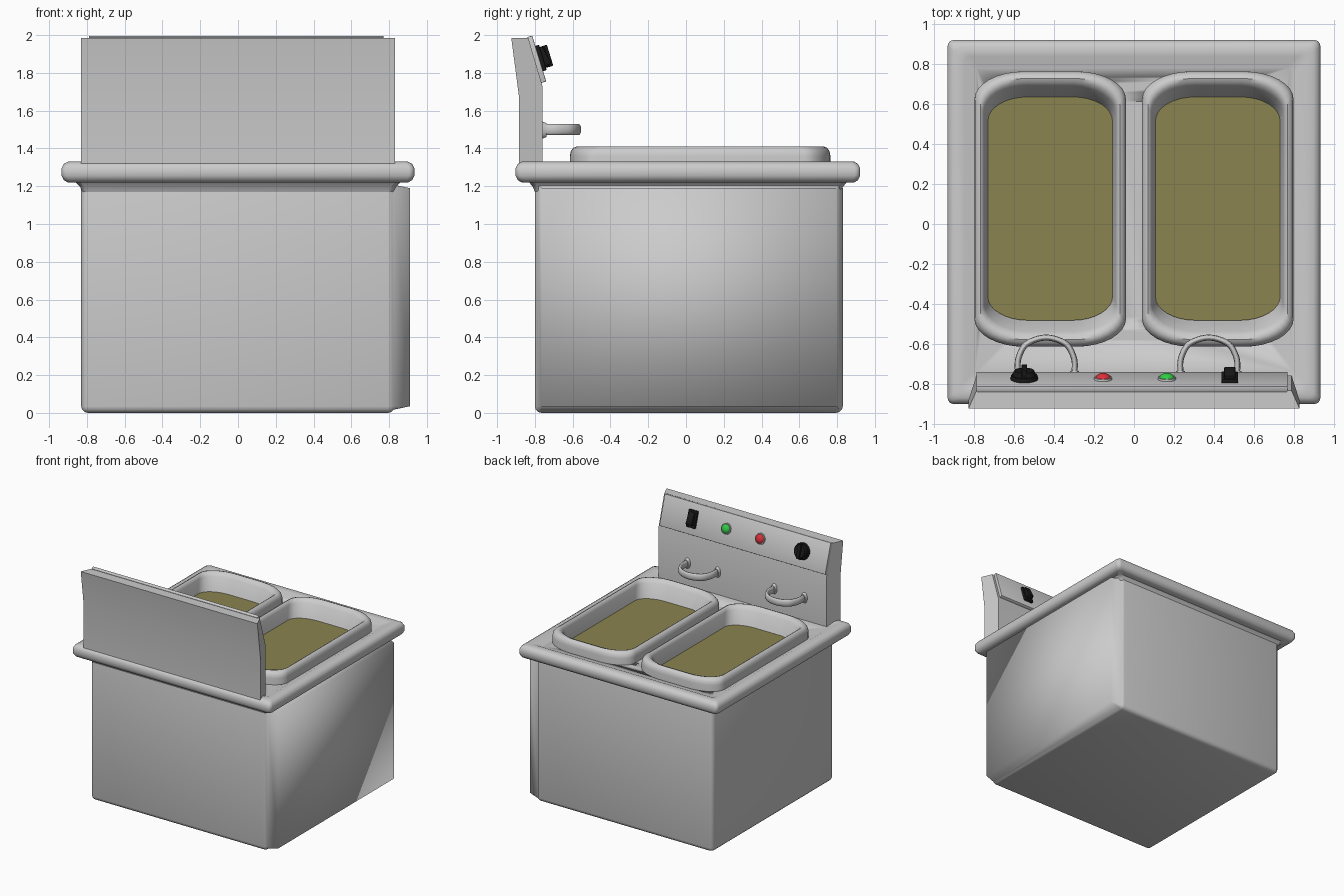
import bpy, bmesh, math
from mathutils import Matrix, Vector

if "Cube" in bpy.data.objects:
    bpy.data.objects.remove(bpy.data.objects["Cube"])


def finish(name, bm, color=None, angle=40):
    bmesh.ops.recalc_face_normals(bm, faces=bm.faces)
    me = bpy.data.meshes.new(name)
    bm.to_mesh(me)
    bm.free()
    ob = bpy.data.objects.new(name, me)
    bpy.context.collection.objects.link(ob)
    if color:
        me.materials.append(color)
    bpy.ops.object.select_all(action='DESELECT')
    ob.select_set(True)
    bpy.context.view_layer.objects.active = ob
    bpy.ops.object.shade_smooth_by_angle(angle=math.radians(angle))
    return ob


def material(name, rgb):
    m = bpy.data.materials.new(name)
    m.diffuse_color = (*rgb, 1)
    m.use_nodes = True
    m.node_tree.nodes["Principled BSDF"].inputs["Base Color"].default_value = m.diffuse_color
    return m


def loft(name, cx, cy, rings, color=None, n=8, cap_ends=True):
    """Skin rounded rectangles given as (half_x, half_y, radius_x, radius_y, z)."""
    bm = bmesh.new()
    loops = []
    for hx, hy, rx, ry, z in rings:
        loop = []
        for q, (sx, sy) in enumerate([(1, 1), (-1, 1), (-1, -1), (1, -1)]):
            for i in range(n + 1):
                a = math.pi / 2 * (q + i / n)
                loop.append(bm.verts.new((cx + sx * (hx - rx) + rx * math.cos(a),
                                          cy + sy * (hy - ry) + ry * math.sin(a), z)))
        loops.append(loop)
    for a, b in zip(loops, loops[1:]):
        for i in range(len(a)):
            j = (i + 1) % len(a)
            bm.faces.new((a[i], a[j], b[j], b[i]))
    if cap_ends:
        bm.faces.new(loops[0])
        if len(loops) > 1:
            bm.faces.new(loops[-1])
    return finish(name, bm, color)


def box(name, lo, hi, bevel=0, matrix=None, color=None, segs=2):
    bm = bmesh.new()
    bmesh.ops.create_cube(bm, size=1)
    for v in bm.verts:
        v.co = Vector([l + (c + .5) * (h - l) for l, h, c in zip(lo, hi, v.co)])
    if bevel:
        bmesh.ops.bevel(bm, geom=bm.edges[:], offset=bevel, segments=segs,
                        affect='EDGES', profile=.5)
    if matrix:
        bm.transform(matrix)
    return finish(name, bm, color)


def disc(name, r1, r2, depth, matrix, color=None, segs=24):
    bm = bmesh.new()
    bmesh.ops.create_cone(bm, cap_ends=True, segments=segs, radius1=r1, radius2=r2,
                          depth=depth, matrix=matrix)
    return finish(name, bm, color)


oil = material("oil", (.26, .23, .08))
black = material("black", (.01, .01, .01))
red = material("red", (.7, .03, .04))
green = material("green", (.03, .6, .06))

# Body: rounded box whose right face is pulled out
body = box("body", (-.83, -.80, 0), (.83, .83, 1.225), .035, segs=3)
for v in body.data.vertices:
    if v.co.x > .829:
        v.co.x = .91

# Counter top with rolled edge and shallow recess
counter = loft("counter_top", 0, .01, [
    (.825, .81, .03, .03, 1.17), (.835, .82, .03, .03, 1.195),
    (.86, .84, .03, .03, 1.22), (.90, .88, .03, .03, 1.22),
    (.922, .90, .03, .03, 1.232), (.934, .912, .03, .03, 1.255),
    (.934, .912, .03, .03, 1.295), (.922, .90, .03, .03, 1.318),
    (.90, .88, .03, .03, 1.33), (.85, .83, .03, .03, 1.328),
    (.80, .78, .03, .03, 1.305)], n=4)

for side, sx in (("left", -1), ("right", 1)):
    x, y = .42 * sx, .075
    # Opening in the counter
    cutter = loft(side + "_opening_cutter", x, y, [
        (.355, .66, .23, .12, 1.235), (.355, .66, .23, .12, 1.5)])
    cutter.hide_render = True
    cutter.hide_viewport = True
    mod = counter.modifiers.new(side + "_opening", 'BOOLEAN')
    mod.operation = 'DIFFERENCE'
    mod.solver = 'EXACT'
    mod.object = cutter
    # Pan and oil
    loft(side + "_pan", x, y, [
        (.38, .69, .25, .14, 1.24), (.38, .69, .25, .14, 1.36),
        (.376, .685, .25, .14, 1.385), (.364, .672, .24, .14, 1.403),
        (.35, .655, .23, .14, 1.41), (.338, .635, .22, .14, 1.403),
        (.33, .615, .22, .14, 1.38), (.316, .575, .21, .13, 1.29),
        (.308, .555, .20, .12, 1.25)])
    loft(side + "_oil", x, y + .002, [(.313, .56, .20, .12, 1.272)], oil)

# Splash guard: bent profile, ends narrowing towards the pans
profile = [(-.885, 1.30), (-.885, 1.68), (-.925, 1.985),
           (-.835, 1.985), (-.76, 1.73), (-.76, 1.30)]
bm = bmesh.new()
ends = [[bm.verts.new((s * (.83 if y < -.87 else .79), y, z)) for y, z in profile]
        for s in (-1, 1)]
for i in range(6):
    j = (i + 1) % 6
    bm.faces.new((ends[0][i], ends[0][j], ends[1][j], ends[1][i]))
for e in ends:
    bm.faces.new(e)
finish("splash_guard", bm)

# Tilted control panel; local z points out of its face
tilt = Matrix.Translation((0, -.777, 1.876)) @ Matrix.Rotation(math.radians(-73), 4, 'X')
box("control_panel", (-.79, -.127, -.03), (.77, .127, 0), .004, tilt)

# Rotary knob with scalloped rim and grip
knob = tilt @ Matrix.Translation((-.55, 0, 0))
disc("knob_base", .07, .066, .02, knob @ Matrix.Translation((0, 0, .01)), black, 16)
disc("knob_body", .058, .05, .025, knob @ Matrix.Translation((0, 0, .032)), black, 16)
box("knob_grip", (-.014, -.058, .02), (.014, .058, .06), .005, knob, black)

# Rocker switch
rocker = tilt @ Matrix.Translation((.48, 0, 0))
box("switch_frame", (-.042, -.07, -.01), (.042, .07, .02), .006, rocker, black)
box("switch_rocker", (-.028, -.052, 0), (.028, .052, .045), .006,
    rocker @ Matrix.Rotation(math.radians(10), 4, 'X'), black)

# Indicator lamps
for name, x, col in (("red_lamp", -.155, red), ("green_lamp", .165, green)):
    at = tilt @ Matrix.Translation((x, 0, 0))
    disc(name + "_bezel", .046, .044, .012, at @ Matrix.Translation((0, 0, .004)))
    bm = bmesh.new()
    bmesh.ops.create_uvsphere(bm, u_segments=20, v_segments=12, radius=.04,
                              matrix=at @ Matrix.Diagonal((1, 1, .75, 1)))
    finish(name, bm, col)

# Strap handles with round mounting flanges
for side, x in (("left", -.44), ("right", .375)):
    cu = bpy.data.curves.new(side + "_handle", 'CURVE')
    cu.dimensions = '3D'
    cu.bevel_depth = .015
    cu.bevel_resolution = 3
    cu.use_fill_caps = True
    pts = [(-.142, -.77), (-.135, -.66), (-.08, -.59), (.08, -.59), (.135, -.66), (.142, -.77)]
    sp = cu.splines.new('BEZIER')
    sp.bezier_points.add(len(pts) - 1)
    for p, (px, py) in zip(sp.bezier_points, pts):
        p.co = (px, py, 0)
        p.handle_left_type = p.handle_right_type = 'AUTO'
    handle = bpy.data.objects.new(side + "_handle", cu)
    bpy.context.collection.objects.link(handle)
    handle.location = (x, 0, 1.5)
    handle.scale.z = 2
    for s in (-1, 1):
        disc(f"{side}_handle_flange_{'a' if s < 0 else 'b'}", .046, .036, .025,
             Matrix.Translation((x + s * .142, -.75, 1.497)) @ Matrix.Rotation(-math.pi / 2, 4, 'X')
             @ Matrix.Diagonal((.6, 1, 1, 1)))
